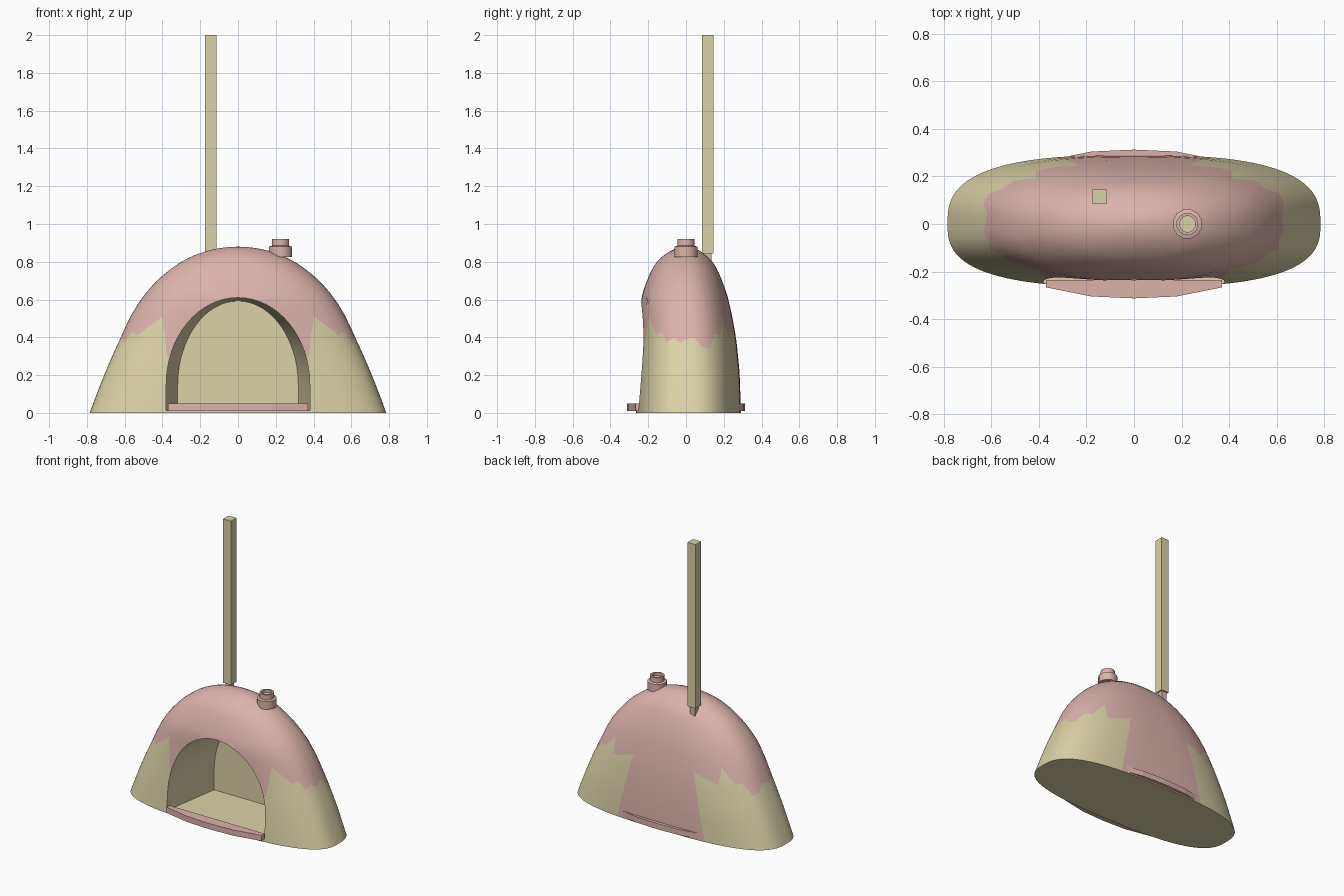
import bpy, bmesh, math

cube = bpy.data.objects.get("Cube")
if cube:
    bpy.data.objects.remove(cube, do_unlink=True)


def material(name, rgb):
    m = bpy.data.materials.new(name)
    m.use_nodes = True
    m.diffuse_color = (*rgb, 1)
    m.node_tree.nodes["Principled BSDF"].inputs["Base Color"].default_value = (*rgb, 1)
    return m


PINK = material("dusty pink", (0.72, 0.45, 0.41))
OLIVE = material("pale olive", (0.71, 0.65, 0.39))


def finish(name, bm, mats):
    bmesh.ops.recalc_face_normals(bm, faces=bm.faces)
    me = bpy.data.meshes.new(name)
    bm.to_mesh(me)
    bm.free()
    ob = bpy.data.objects.new(name, me)
    bpy.context.collection.objects.link(ob)
    for m in mats:
        me.materials.append(m)
    return ob


def activate(ob):
    bpy.ops.object.select_all(action='DESELECT')
    ob.select_set(True)
    bpy.context.view_layer.objects.active = ob


def interp(table, v):
    for (a, p), (b, q) in zip(table, table[1:]):
        if v <= b:
            return p + (q - p) * (v - a) / (b - a)
    return table[-1][1]


def loft(bm, rings, cap_start=True, cap_end=True):
    vs = [[bm.verts.new(p) for p in r] for r in rings]
    n = len(vs[0])
    for a, b in zip(vs, vs[1:]):
        for i in range(n):
            bm.faces.new((a[i], a[(i + 1) % n], b[(i + 1) % n], b[i]))
    if cap_start:
        bm.faces.new(vs[0])
    if cap_end:
        bm.faces.new(vs[-1])
    return vs


# Domed body: half-length, front depth and back depth by height
TOP = 0.88
LENGTH = [(0, .785), (.4, .62), (.5, .575), (.6, .515), (.7, .43), (.8, .30), (.85, .19), (TOP, 0)]
FRONT = [(0, .265), (.4, .243), (.6, .24), (.65, .225), (.75, .185), (.8, .155), (.85, .095), (TOP, 0)]
BACK = [(0, .29), (.2, .285), (.4, .265), (.6, .225), (.75, .17), (.8, .14), (.85, .085), (TOP, 0)]
# Height of the ragged colour edge, by angle from the side
EDGE_FRONT = [(0, .39), (4, .37), (10, .40), (20, .37), (26, .43), (34, .41),
              (50, .51), (56, .42), (62, .30), (90, .30)]
EDGE_BACK = [(0, .39), (6, .40), (12, .35), (22, .34), (30, .42), (38, .41),
             (48, .51), (54, .40), (60, .41), (72, .45), (90, .45)]


def by_height(table, z):
    # interpolate on the root of the drop so the crown stays round
    root = [(math.sqrt(max(TOP - h, 0)), v) for h, v in reversed(table)]
    return interp(root, math.sqrt(max(TOP - z, 0)))


def body_point(deg, z):
    c, s = math.cos(math.radians(deg)), math.sin(math.radians(deg))
    e = 2 / (2.0 + 0.8 * (1 - z / TOP) ** 0.6)
    y = by_height(FRONT if s < 0 else BACK, z)
    return (math.copysign(abs(c) ** e, c) * by_height(LENGTH, z),
            math.copysign(abs(s) ** e, s) * y, z)


def side_angle(deg):
    d = deg % 180
    return min(d, 180 - d)


LOW, HIGH = 6, 14
angles = range(0, 360, 2)
edge = {d: interp(EDGE_BACK if d < 180 else EDGE_FRONT, side_angle(d)) for d in angles}
rings = [[body_point(d, edge[d] * k / LOW) for d in angles] for k in range(LOW + 1)]
rings += [[body_point(d, TOP - (TOP - edge[d]) * (1 - k / HIGH) ** 2) for d in angles]
          for k in range(1, HIGH)]
bm = bmesh.new()
vs = loft(bm, rings, cap_end=False)
crown = bm.verts.new((0, 0, TOP))
n = len(vs[0])
for i in range(n):
    bm.faces.new((vs[-1][i], vs[-1][(i + 1) % n], crown))
# Olive skirt below the ragged edge, apart from the pink back panel
bm.faces.ensure_lookup_table()
for k in range(LOW):
    for i, d in enumerate(angles):
        if not (d < 180 and side_angle(d + 1) > 72):
            bm.faces[k * n + i].material_index = 1
for f in bm.faces:
    if len(f.verts) > 4:
        f.material_index = 1
body = finish("domed_body", bm, [PINK, OLIVE])

# Arched hollow cut from the front
arch = [(0.38, 0.012)]
for k in range(33):
    t = math.pi * k / 32
    arch.append((0.38 * math.cos(t), 0.15 + 0.46 * math.sin(t)))
arch.append((-0.38, 0.012))
bm = bmesh.new()
loft(bm, [[(x * w, y, 0.012 + (z - 0.012) * h) for x, z in arch]
          for y, w, h in ((-0.5, 1, 1), (-0.2, 1, 1), (0.19, 0.84, 0.97))])
for f in bm.faces:
    f.material_index = 1
cutter = finish("arch_cutter", bm, [PINK, OLIVE])
cutter.hide_render = True
activate(body)
mod = body.modifiers.new("arch", 'BOOLEAN')
mod.operation = 'DIFFERENCE'
mod.solver = 'EXACT'
mod.object = cutter
bpy.ops.object.modifier_apply(modifier=mod.name)
bpy.data.objects.remove(cutter, do_unlink=True)
bpy.ops.object.shade_smooth_by_angle(angle=math.radians(40))

# Curved sills at the foot of the opening and of the back panel
for name, s in (("front_sill", -1), ("back_sill", 1)):
    outline = [(-.37, .235), (-.37, .267), (-.18, .305), (0, .313), (.18, .305), (.37, .267), (.37, .235)]
    bm = bmesh.new()
    loft(bm, [[(x, s * y, z) for x, y in outline] for z in (0.01, 0.05)])
    finish(name, bm, [PINK])


def box(name, x, y, z0, z1, half, mat):
    bm = bmesh.new()
    loft(bm, [[(x + a * half, y + b * half, z) for a, b in ((-1, -1), (1, -1), (1, 1), (-1, 1))]
              for z in (z0, z1)])
    return finish(name, bm, [mat])


# Tall square pole on a small pink foot
box("pole", -0.145, 0.115, 0.845, 2.0, 0.03, OLIVE)
box("pole_foot", -0.145, 0.115, 0.76, 0.85, 0.02, PINK)

# Stepped cap with a shallow hollow in its top
bm = bmesh.new()
profile = [(.063, .825), (.063, .88), (.047, .885), (.047, .92), (.034, .92), (.034, .90)]
loft(bm, [[(0.225 + r * math.cos(math.tau * (i + .5) / 12), r * math.sin(math.tau * (i + .5) / 12), z)
           for i in range(12)] for r, z in profile])
bm.faces.ensure_lookup_table()
bm.faces[-1].material_index = 1
cap = finish("top_cap", bm, [PINK, OLIVE])
activate(cap)
bpy.ops.object.shade_smooth_by_angle(angle=math.radians(35))
